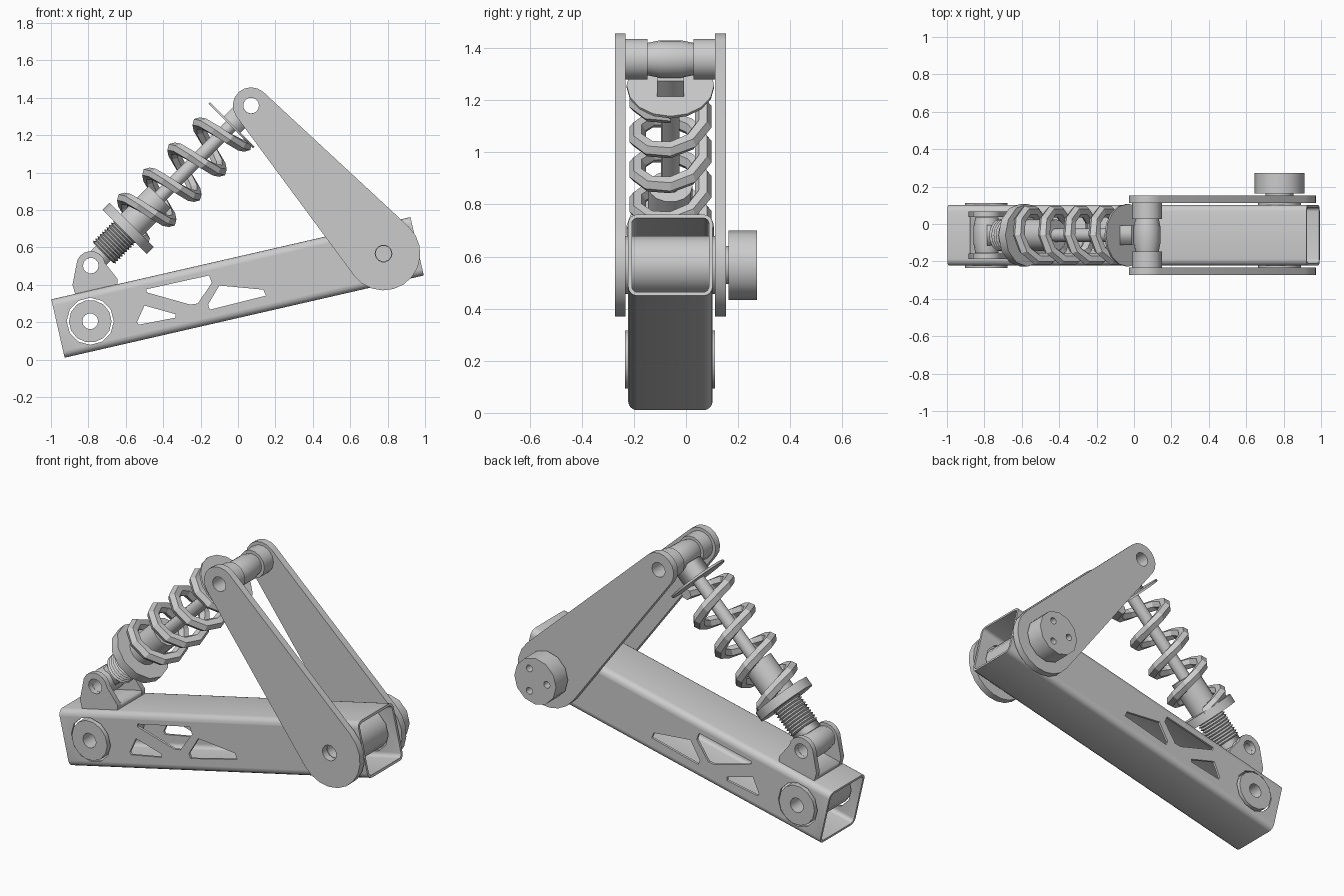
import bpy, bmesh, math
from mathutils import Vector, Matrix

if "Cube" in bpy.data.objects:
    bpy.data.objects.remove(bpy.data.objects["Cube"], do_unlink=True)

grey = bpy.data.materials.new("light_grey_metal")
grey.use_nodes = True
COLOUR = (0.6, 0.6, 0.6, 1)
grey.diffuse_color = COLOUR
grey.node_tree.nodes["Principled BSDF"].inputs["Base Color"].default_value = COLOUR

MID = -0.06                                   # centre plane of the whole linkage
TILT = math.atan(0.229)                       # slope of the beam
U = Vector((math.cos(TILT), 0, math.sin(TILT)))
N = Vector((-U.z, 0, U.x))
Y = Vector((0, 1, 0))
BEAM = Vector((-0.0025, MID, 0.386))
FOOT, PIVOT, TOP = (-0.787, 0.502), (0.778, 0.567), (0.07, 1.358)
BUSH = (-0.79, 0.205)
SIDE = Matrix.Rotation(math.pi / 2, 4, 'X')   # drawing plane -> front plane


def finish(name, bm, smooth=None):
    bmesh.ops.remove_doubles(bm, verts=bm.verts, dist=1e-5)
    bmesh.ops.recalc_face_normals(bm, faces=bm.faces)
    mesh = bpy.data.meshes.new(name)
    bm.to_mesh(mesh)
    bm.free()
    mesh.materials.append(grey)
    ob = bpy.data.objects.new(name, mesh)
    bpy.context.collection.objects.link(ob)
    if smooth:
        bpy.ops.object.select_all(action='DESELECT')
        bpy.context.view_layer.objects.active = ob
        ob.select_set(True)
        bpy.ops.object.shade_smooth_by_angle(angle=math.radians(smooth))
    return ob


def circle(c, r, n=14, a0=0, a1=360):
    full = a1 - a0 == 360
    steps = n if full else n - 1
    angles = [math.radians(a0 + (a1 - a0) * i / steps) for i in range(n)]
    return [(c[0] + r * math.cos(a), c[1] + r * math.sin(a)) for a in angles]


def prism(name, loops, depth, matrix, smooth=None):
    """Extrude an outline with holes, centred on its own plane."""
    cu = bpy.data.curves.new(name, 'CURVE')
    cu.dimensions, cu.fill_mode, cu.extrude = '2D', 'BOTH', depth / 2
    for loop in loops:
        sp = cu.splines.new('POLY')
        sp.points.add(len(loop) - 1)
        for p, q in zip(sp.points, loop):
            p.co = (q[0], q[1], 0, 1)
        sp.use_cyclic_u = True
    tmp = bpy.data.objects.new(name + "_outline", cu)
    bpy.context.collection.objects.link(tmp)
    bpy.context.view_layer.update()
    mesh = bpy.data.meshes.new_from_object(tmp.evaluated_get(bpy.context.evaluated_depsgraph_get()))
    bm = bmesh.new()
    bm.from_mesh(mesh)
    bm.transform(matrix)
    bpy.data.objects.remove(tmp)
    bpy.data.curves.remove(cu)
    bpy.data.meshes.remove(mesh)
    return finish(name, bm, smooth)


def plate(name, loops, y0, y1):
    return prism(name, loops, y1 - y0, Matrix.Translation((0, (y0 + y1) / 2, 0)) @ SIDE)


def lathe(name, profile, origin, axis, segs=14, smooth=None):
    """Revolve a closed (radius, height) profile about an axis."""
    bm = bmesh.new()
    rot = axis.to_track_quat('Z', 'Y').to_matrix().to_4x4()
    rings = [[bm.verts.new((x, y, h)) for x, y in circle((0, 0), r, segs)] for r, h in profile]
    for a, b in zip(rings, rings[1:] + rings[:1]):
        for i in range(segs):
            j = (i + 1) % segs
            bm.faces.new((a[i], a[j], b[j], b[i]))
    bm.transform(Matrix.Translation(origin) @ rot)
    bmesh.ops.remove_doubles(bm, verts=bm.verts, dist=1e-5)
    return finish(name, bm, smooth)


def sleeve(name, c, y0, y1, r, hole=0.042, segs=14):
    return lathe(name, [(hole, y0), (r, y0), (r, y1), (hole, y1)], (c[0], 0, c[1]), Y, segs, 31)


# hollow beam with rounded corners
def rounded(w, h, r):
    pts = []
    for k, (sx, sy) in enumerate(((1, 1), (-1, 1), (-1, -1), (1, -1))):
        pts += circle((sx * (w / 2 - r), sy * (h / 2 - r)), r, 5, k * 90, k * 90 + 90)
    return pts


frame = Matrix.Translation(BEAM) @ Matrix((Y, N, U)).transposed().to_4x4()
beam = prism("beam", [rounded(0.324, 0.32, 0.035), rounded(0.296, 0.292, 0.022)], 1.97, frame)

# truss windows and bushing holes through both beam walls
windows = [
    [(-0.49, 0.376), (-0.155, 0.45), (-0.14, 0.41), (-0.215, 0.3), (-0.255, 0.294), (-0.49, 0.36)],
    [(-0.1, 0.396), (0.135, 0.374), (0.15, 0.342), (-0.15, 0.267), (-0.16, 0.294)],
    [(-0.5, 0.289), (-0.335, 0.243), (-0.335, 0.224), (-0.53, 0.187), (-0.54, 0.2)],
    circle(BUSH, 0.126, 12), circle(PIVOT, 0.126, 12)]
cutter = plate("window_cutter", windows, -0.5, 0.4)
cutter.hide_render = True
mod = beam.modifiers.new("windows", 'BOOLEAN')
mod.operation, mod.solver, mod.object = 'DIFFERENCE', 'EXACT', cutter
bpy.context.view_layer.objects.active = beam
bpy.ops.object.modifier_apply(modifier=mod.name)
bpy.data.objects.remove(cutter, do_unlink=True)
bpy.ops.object.select_all(action='DESELECT')
beam.select_set(True)
bpy.ops.object.shade_smooth_by_angle(angle=math.radians(30))

# cross sleeves through the beam
sleeve("rear_bushing", BUSH, -0.235, 0.112, 0.114)
sleeve("pivot_sleeve", PIVOT, -0.232, 0.112, 0.114)

# pair of rocker arms: a large and a small round end joined by straight edges
run = Vector(TOP) - Vector(PIVOT)
lean = math.degrees(math.atan2(run.y, run.x))
spread = math.degrees(math.acos((0.197 - 0.098) / run.length))
arm = circle(TOP, 0.098, 9, lean - spread, lean + spread)
arm += circle(PIVOT, 0.197, 12, lean + spread, lean + 360 - spread)
for side, y0 in (("right", -0.273), ("left", 0.112)):
    plate("rocker_arm_" + side, [arm, circle(TOP, 0.042), circle(PIVOT, 0.045)], y0, y0 + 0.041)

# pivot knob with three blind holes
drill = [circle((PIVOT[0] + 0.075 * math.cos(a), PIVOT[1] + 0.075 * math.sin(a)), 0.02, 10)
         for a in (math.pi, math.pi / 3, -math.pi / 3)]
plate("knob_neck", [circle(PIVOT, 0.075)], 0.14, 0.166)
plate("knob_base", [circle(PIVOT, 0.134, 12)], 0.163, 0.22)
plate("knob_face", [circle(PIVOT, 0.134, 12)] + drill, 0.22, 0.273)

# spacers and barrel-shaped shock eyes
for end, c, r, reach in (("upper", TOP, 0.08, 0.173), ("lower", FOOT, 0.062, 0.096)):
    sleeve(end + "_spacer_right", c, MID - reach, MID - 0.088, r)
    sleeve(end + "_spacer_left", c, MID + 0.088, MID + reach, r)
    lathe(end + "_shock_eye", [(0.042, -0.09), (0.062, -0.09), (0.072, -0.04), (0.072, 0.04),
                               (0.062, 0.09), (0.042, 0.09)], (c[0], MID, c[1]), Y, 16, 31)

# clevis bracket on the beam
ear = [(-0.87, 0.348), (-0.643, 0.4), (-0.643, 0.43)] + circle(FOOT, 0.078, 9, 10, 180) + [(-0.885, 0.4)]
for side, y0 in (("right", -0.187), ("left", 0.037)):
    plate("clevis_ear_" + side, [ear, circle(FOOT, 0.042)], y0, y0 + 0.03)
plate("clevis_base", [[(-0.87, 0.348), (-0.643, 0.4), (-0.648, 0.43), (-0.878, 0.378)]], -0.18, 0.06)

# shock absorber, laid out along its own axis
base = Vector((FOOT[0], MID, FOOT[1]))
D = Vector((TOP[0] - FOOT[0], 0, TOP[1] - FOOT[1])).normalized()
T = Vector((-D.z, 0, D.x))


def barrel(name, s0, s1, r, segs=14):
    return lathe(name, [(0, s0), (r, s0), (r, s1), (0, s1)], base, D, segs, 31)


def block(name, s0, s1, w, d):
    m = Matrix.Translation(base + D * (s0 + s1) / 2) @ Matrix((Y, T, D)).transposed().to_4x4()
    return prism(name, [[(d, w), (-d, w), (-d, -w), (d, -w)]], s1 - s0, m)


block("lower_neck", 0.058, 0.11, 0.055, 0.055)
thread = [(0, 0.095)]
for i in range(10):
    s = 0.095 + i * 0.017
    thread += [(0.074, s), (0.086, s + 0.0085)]
lathe("threaded_body", thread + [(0.074, 0.265), (0, 0.265)], base, D, 16)
barrel("spring_collar", 0.256, 0.308, 0.168, 12)
barrel("damper_body", 0.3, 0.52, 0.085)
barrel("damper_rod", 0.5, 1.065, 0.036, 12)
barrel("spring_seat", 1.057, 1.069, 0.168, 16)
block("upper_neck", 1.065, 1.155, 0.062, 0.052)

# coil spring: a coarse helix with a six-sided wire
bm = bmesh.new()
PER_TURN, PITCH, RADIUS, WIRE = 10, 0.19, 0.132, 0.033
rings = []
for i in range(-4, 36):
    a = 2 * math.pi * i / PER_TURN
    out = T * math.cos(a) - Y * math.sin(a)
    centre = base + D * (0.375 + PITCH * i / PER_TURN) + out * RADIUS
    rings.append([bm.verts.new(centre + out * x + D * y) for x, y in circle((0, 0), WIRE, 6)])
for a, b in zip(rings, rings[1:]):
    for i in range(6):
        bm.faces.new((a[i], a[i - 1], b[i - 1], b[i]))
bm.faces.new(rings[0])
bm.faces.new(rings[-1])
finish("coil_spring", bm)
